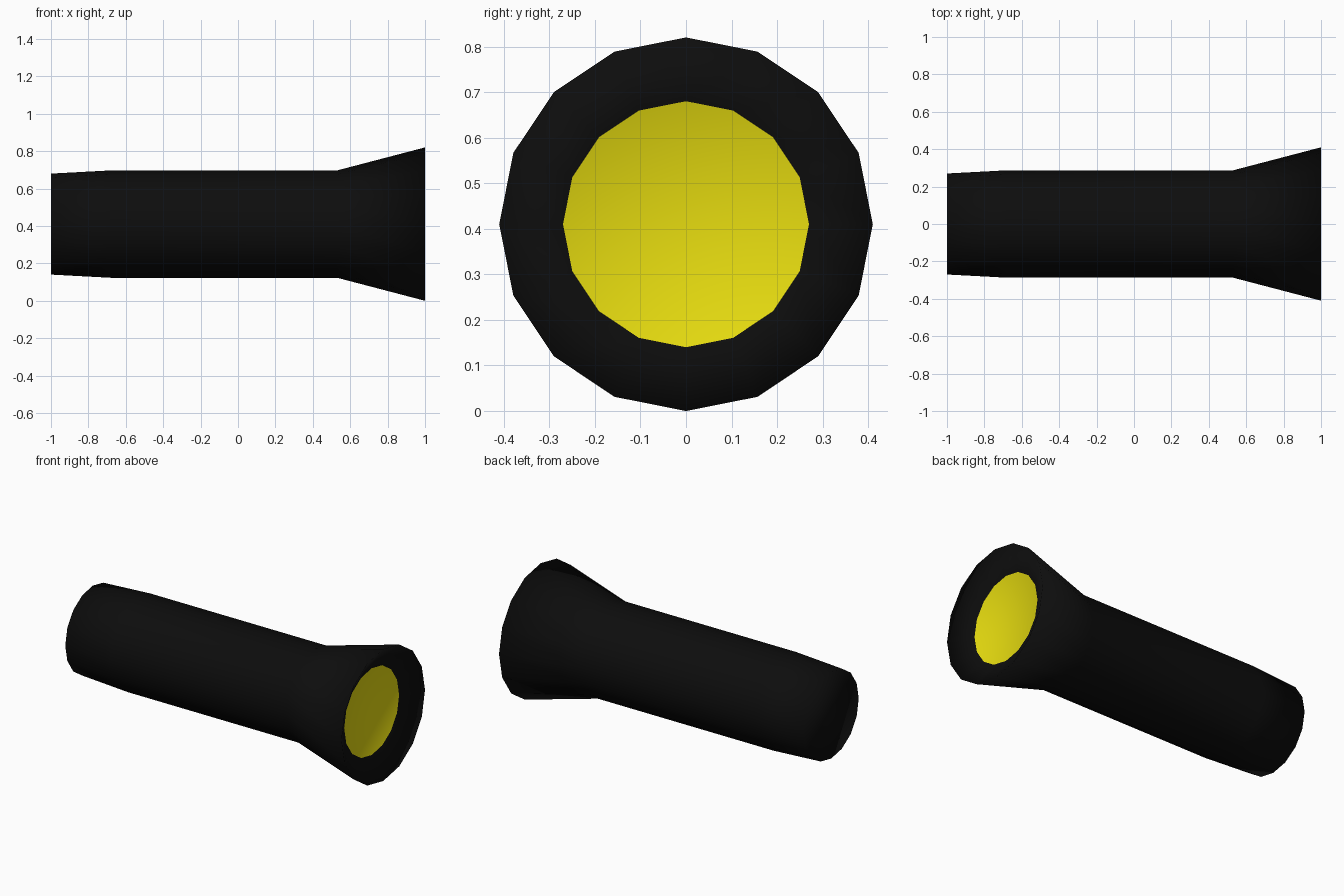
import bpy, bmesh
from math import cos, sin, tau

if "Cube" in bpy.data.objects:
    bpy.data.objects.remove(bpy.data.objects["Cube"])

SIDES = 16
CENTRE_Z = 0.41


def material(name, colour):
    mat = bpy.data.materials.new(name)
    mat.diffuse_color = (*colour, 1)
    mat.use_nodes = True
    mat.node_tree.nodes["Principled BSDF"].inputs["Base Color"].default_value = mat.diffuse_color
    return mat


def ring(bm, x, r):
    return [bm.verts.new((x, r * cos(i * tau / SIDES), CENTRE_Z + r * sin(i * tau / SIDES)))
            for i in range(SIDES)]


# (x, radius): tail cap, tapered grip, flared head, then the rim sloping in to the lens
profile = [(-1, 0.27), (-0.68, 0.287), (0.53, 0.287), (1, 0.41), (0.92, 0.27)]

bm = bmesh.new()
rings = [ring(bm, x, r) for x, r in profile]
for a, b in zip(rings, rings[1:]):
    for i in range(SIDES):
        j = (i + 1) % SIDES
        bm.faces.new((a[i], a[j], b[j], b[i]))

# tail cap and recessed lens
bm.faces.new(rings[0])
lens = bm.faces.new(rings[-1])
lens.material_index = 1

# one continuous smooth surface, so the lens shades like a shallow dish
for f in bm.faces:
    f.smooth = True
bmesh.ops.recalc_face_normals(bm, faces=bm.faces)

mesh = bpy.data.meshes.new("flashlight")
bm.to_mesh(mesh)
bm.free()
mesh.materials.append(material("black_casing", (0.004, 0.004, 0.004)))
mesh.materials.append(material("yellow_lens", (0.8, 0.72, 0.005)))
bpy.context.collection.objects.link(bpy.data.objects.new("flashlight", mesh))
